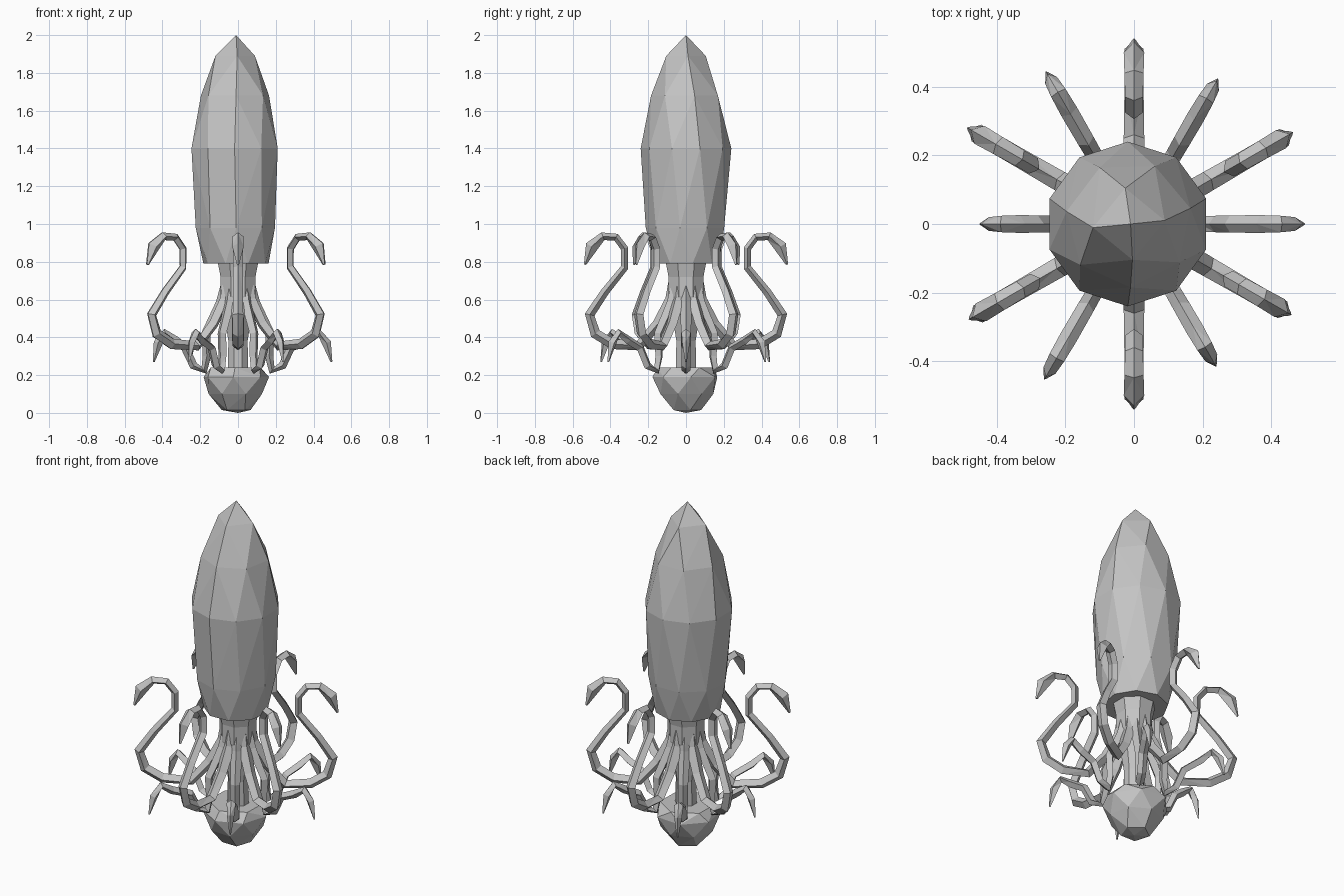
import bpy, bmesh
from math import sin, cos, pi, radians
from mathutils import Vector, Matrix

cube = bpy.data.objects.get("Cube")
if cube:
    bpy.data.objects.remove(cube)

grey = bpy.data.materials.new("plain grey")
grey.use_nodes = True
COLOUR = (0.55, 0.55, 0.55, 1)
grey.diffuse_color = COLOUR
grey.node_tree.nodes["Principled BSDF"].inputs["Base Color"].default_value = COLOUR


def finish(bm, name):
    bmesh.ops.recalc_face_normals(bm, faces=bm.faces[:])
    mesh = bpy.data.meshes.new(name)
    bm.to_mesh(mesh)
    bm.free()
    mesh.materials.append(grey)
    obj = bpy.data.objects.new(name, mesh)
    bpy.context.collection.objects.link(obj)
    return obj


def ring(r, z, n, turn=0.0, cx=0.0):
    return [Vector((cx + r * cos(turn + 2 * pi * i / n), r * sin(turn + 2 * pi * i / n), z))
            for i in range(n)]


def faceted_hull(name, rings, tips):
    """Convex triangulated body around rings with differing side counts."""
    bm = bmesh.new()
    for point in tips + [p for r in rings for p in r]:
        bm.verts.new(point)
    result = bmesh.ops.convex_hull(bm, input=bm.verts[:])
    loose = {g for g in result["geom_interior"] + result["geom_unused"]
             if isinstance(g, bmesh.types.BMVert)}
    bmesh.ops.delete(bm, geom=list(loose), context='VERTS')
    return finish(bm, name)


def loft(name, sections):
    """Skin equal-sized point loops and cap both ends."""
    bm = bmesh.new()
    loops = [[bm.verts.new(p) for p in s] for s in sections]
    n = len(loops[0])
    for a, b in zip(loops, loops[1:]):
        for i in range(n):
            j = (i + 1) % n
            bm.faces.new((a[i], a[j], b[j], b[i]))
    bm.faces.new(loops[0])
    bm.faces.new(loops[-1])
    bmesh.ops.triangulate(bm, faces=bm.faces[:])
    return finish(bm, name)


def tentacle(name, path, angle, reach):
    """Four-sided tapering arm; path holds (radius, height, width, thickness)."""
    turn = Matrix.Rotation(radians(angle), 3, 'Z')
    side = Vector((0, 1, 0))
    pts = [Vector((r * (reach if r > 0.3 else 1), 0, z)) for r, z, w, t in path]
    sections = []
    for i, (r, z, w, t) in enumerate(path):
        along = (pts[min(i + 1, len(pts) - 1)] - pts[max(i - 1, 0)]).normalized()
        across = along.cross(side)
        sections.append([turn @ (pts[i] + off) for off in
                         (across * t, side * w, -across * t, -side * w)])
    return loft(name, sections)


# Mantle: tall faceted body with a pointed top
faceted_hull("mantle", [
    ring(0.175, 0.79, 9, 0.2, -0.01),
    ring(0.213, 0.98, 9, 0.55, -0.015),
    ring(0.240, 1.40, 10, pi / 10, -0.018),
    ring(0.185, 1.68, 7, 0.25, -0.015),
    ring(0.105, 1.89, 4, 0.1, -0.015),
], [Vector((-0.01, 0, 2.0))])

# Neck running down into a slim stalk
loft("neck", [ring(r, z, 8, pi / 8) for r, z in
              ((0.125, 0.84), (0.10, 0.72), (0.10, 0.62), (0.075, 0.5),
               (0.055, 0.38), (0.06, 0.18))])

# Head: rounded faceted ball at the base
faceted_hull("head", [
    ring(0.08, 0.015, 5, 0.3, -0.01),
    ring(0.145, 0.10, 7, 0.6, -0.012),
    ring(0.178, 0.19, 7, 0.15, -0.012),
    ring(0.15, 0.24, 6, 0.5, -0.012),
], [Vector((0, 0, 0))])

# Long arms: sweep outward, rise in an S and hook over at the top
LONG = [(0.06, 0.74, 0.035, 0.025), (0.08, 0.60, 0.036, 0.03),
        (0.15, 0.47, 0.032, 0.028), (0.25, 0.355, 0.03, 0.026),
        (0.39, 0.365, 0.028, 0.028), (0.48, 0.42, 0.028, 0.028),
        (0.51, 0.52, 0.028, 0.026), (0.43, 0.64, 0.026, 0.022),
        (0.325, 0.77, 0.026, 0.02), (0.325, 0.87, 0.026, 0.02),
        (0.37, 0.93, 0.026, 0.02), (0.44, 0.935, 0.028, 0.022),
        (0.50, 0.88, 0.03, 0.034), (0.535, 0.785, 0.006, 0.006)]

# Short arms: dip beside the head, then curl out to a drooping tip
SHORT = [(0.06, 0.70, 0.032, 0.025), (0.09, 0.58, 0.032, 0.028),
         (0.17, 0.42, 0.026, 0.024), (0.165, 0.30, 0.024, 0.022),
         (0.18, 0.225, 0.024, 0.022), (0.235, 0.25, 0.024, 0.022),
         (0.28, 0.345, 0.025, 0.022), (0.36, 0.385, 0.026, 0.022),
         (0.42, 0.425, 0.024, 0.02), (0.46, 0.37, 0.02, 0.024),
         (0.485, 0.27, 0.004, 0.005)]

LONG_REACH = (0.99, 1.0, 1.04, 1.03, 1.0, 0.98)
SHORT_REACH = (1.02, 1.0, 1.05, 0.92, 1.07, 0.98)
for i in range(6):
    tentacle(f"long_arm_{i + 1}", LONG, 30 + 60 * i, LONG_REACH[i])
    tentacle(f"short_arm_{i + 1}", SHORT, 60 * i, SHORT_REACH[i])
